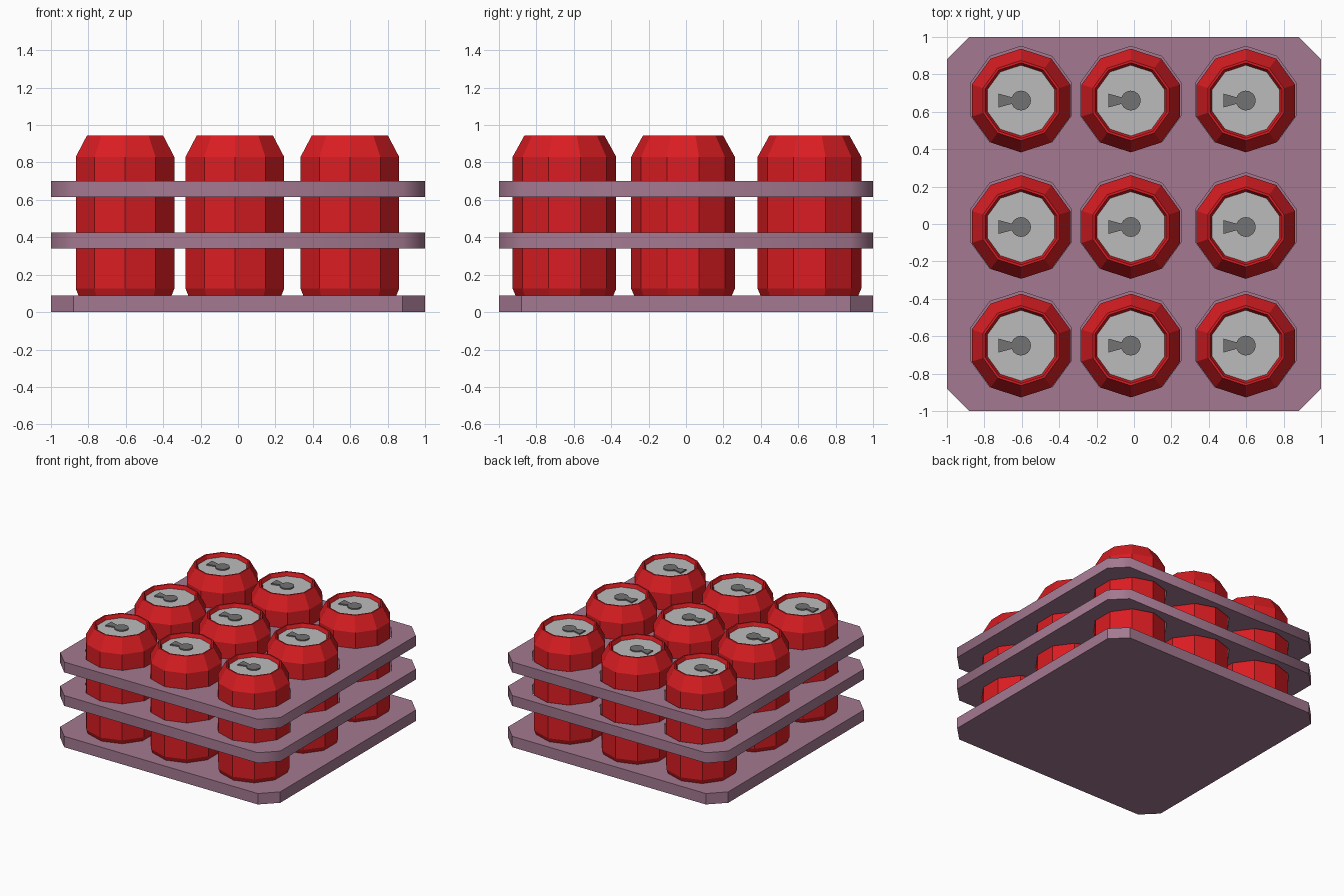
import bpy, bmesh
from math import sin, cos, tau

if "Cube" in bpy.data.objects:
    bpy.data.objects.remove(bpy.data.objects["Cube"])

SIDES = 10
XS = (-0.604, -0.017, 0.598)
YS = (-0.650, -0.016, 0.660)


def material(name, rgb):
    m = bpy.data.materials.new(name)
    m.diffuse_color = (*rgb, 1)
    m.use_nodes = True
    m.node_tree.nodes["Principled BSDF"].inputs["Base Color"].default_value = m.diffuse_color
    return m


red = material("can_red", (0.70, 0.012, 0.016))
mauve = material("tray_mauve", (0.37, 0.19, 0.28))
silver = material("lid_silver", (0.50, 0.50, 0.50))
dark = material("tab_grey", (0.17, 0.17, 0.17))


def ring(r, cx=0, cy=0):
    # ten-sided outline with a corner facing the front
    return [(cx + r * sin(tau * i / SIDES), cy - r * cos(tau * i / SIDES))
            for i in range(SIDES)]


def mesh_from(name, bm, mat):
    bmesh.ops.recalc_face_normals(bm, faces=bm.faces)
    me = bpy.data.meshes.new(name)
    bm.to_mesh(me)
    bm.free()
    me.materials.append(mat)
    return me


def lathe(name, profile, mat):
    # stacked ten-sided rings, capped at both ends
    bm = bmesh.new()
    rings = [[bm.verts.new((x, y, z)) for x, y in ring(r)] for r, z in profile]
    for a, b in zip(rings, rings[1:]):
        for i in range(SIDES):
            j = (i + 1) % SIDES
            bm.faces.new((a[i], a[j], b[j], b[i]))
    bm.faces.new(rings[0])
    bm.faces.new(rings[-1])
    return mesh_from(name, bm, mat)


def plate(name, outline, z0, z1, mat):
    bm = bmesh.new()
    face = bm.faces.new([bm.verts.new((x, y, z0)) for x, y in outline])
    ext = bmesh.ops.extrude_face_region(bm, geom=[face], use_keep_orig=True)
    verts = [v for v in ext["geom"] if isinstance(v, bmesh.types.BMVert)]
    bmesh.ops.translate(bm, verts=verts, vec=(0, 0, z1 - z0))
    return mesh_from(name, bm, mat)


def place(name, data, loc=(0, 0, 0)):
    ob = bpy.data.objects.new(name, data)
    ob.location = loc
    bpy.context.collection.objects.link(ob)
    return ob


# Trays: square boards with clipped corners; the upper two have can holes
c = 0.88
board = [(-c, -1), (c, -1), (1, -c), (1, c), (c, 1), (-c, 1), (-1, c), (-1, -c)]
place("bottom_tray", plate("bottom_tray", board, 0, 0.09, mauve))


def holed_tray(name, z0, z1):
    cu = bpy.data.curves.new(name, "CURVE")
    cu.dimensions = "2D"
    cu.fill_mode = "BOTH"
    cu.extrude = (z1 - z0) / 2
    holes = [ring(0.283, x, y + 0.007) for x in XS for y in YS]
    for pts in [board] + holes:
        s = cu.splines.new("POLY")
        s.points.add(len(pts) - 1)
        for p, (x, y) in zip(s.points, pts):
            p.co = (x, y, 0, 1)
        s.use_cyclic_u = True
    cu.materials.append(mauve)
    ob = place(name, cu, (0, 0, (z0 + z1) / 2))
    bpy.ops.object.select_all(action="DESELECT")
    ob.select_set(True)
    bpy.context.view_layer.objects.active = ob
    bpy.ops.object.convert(target="MESH")


holed_tray("middle_tray", 0.34, 0.425)
holed_tray("top_tray", 0.615, 0.70)

# Can body with tapered foot, sloped shoulder and recessed top
body = lathe("can_body", [(0.245, 0.05), (0.277, 0.125), (0.277, 0.83),
                          (0.214, 0.944), (0.202, 0.944), (0.188, 0.91)], red)
# Lid disc sitting in the recess
lid = lathe("can_lid", [(0.188, 0.905), (0.189, 0.915)], silver)
# Keyhole-shaped tab: round head plus a flared tail pointing left
head = [(0.053 * cos(a), 0.053 * sin(a))
        for a in (-2.8 + 5.6 * i / 14 for i in range(15))]
tab = plate("can_tab", head + [(-0.12, 0.037), (-0.12, -0.037)],
            0.912, 0.925, dark)

for x in XS:
    for y in YS:
        for name, data in (("can_body", body), ("can_lid", lid), ("can_tab", tab)):
            place(name, data, (x, y, 0))
